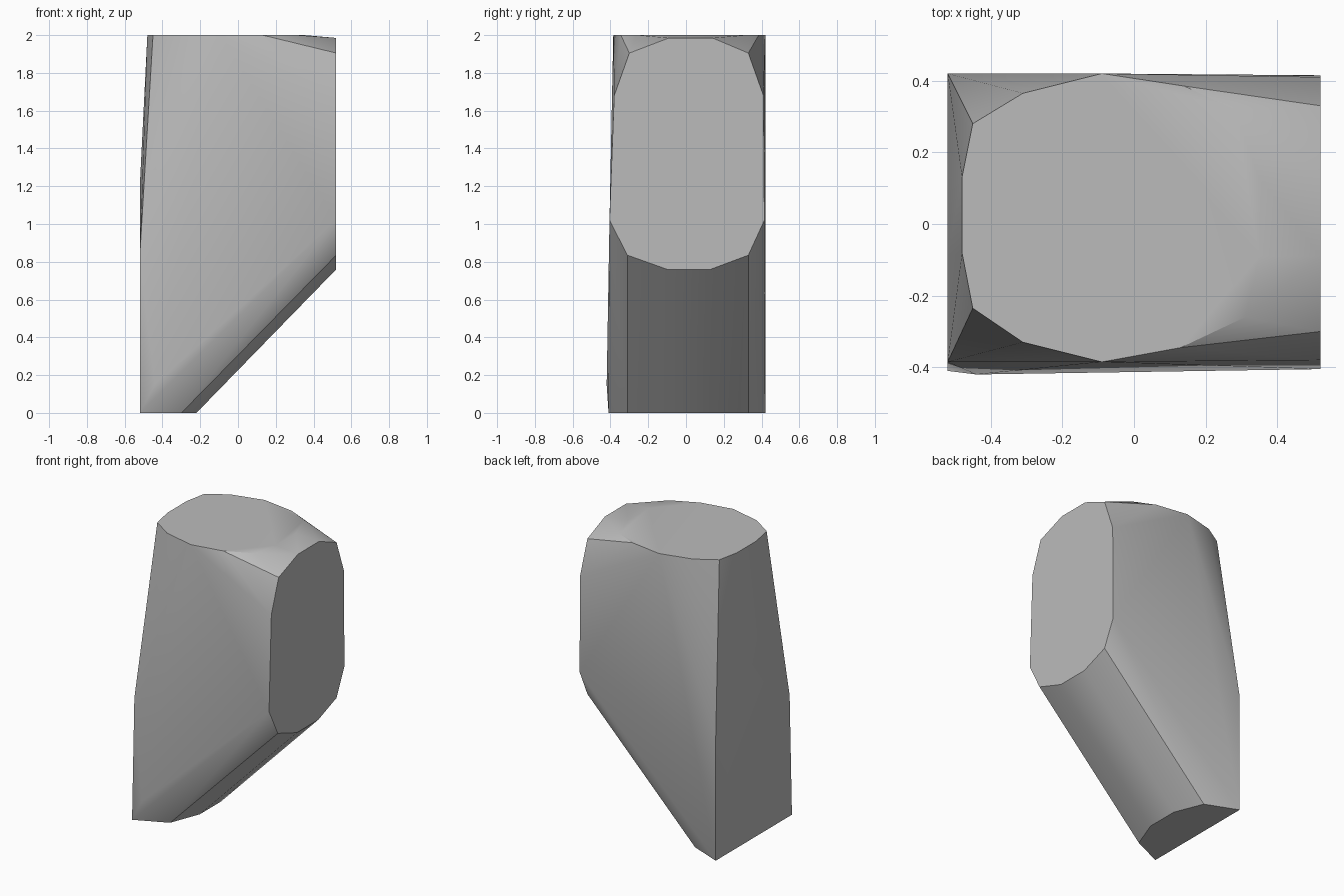
import bpy, bmesh, math

if "Cube" in bpy.data.objects:
    bpy.data.objects.remove(bpy.data.objects["Cube"], do_unlink=True)

# Plain grey material
grey = bpy.data.materials.new("plain grey")
grey.use_nodes = True
colour = (0.5, 0.5, 0.5, 1)
grey.diffuse_color = colour
grey.node_tree.nodes["Principled BSDF"].inputs["Base Color"].default_value = colour

# Rounded outline of the top cap (x, y)
top = [(-.09, .42), (-.31, .365), (-.45, .28), (-.48, .13), (-.48, -.08),
       (-.45, -.235), (-.31, -.33), (-.09, -.385), (.13, -.345), (.31, -.26),
       (.35, -.09), (.35, .13), (.28, .32), (.14, .385)]
# Rounded outline of the end face (y, z)
end = [(-.1, .76), (.13, .76), (.33, .835), (.415, 1.02), (.41, 1.68),
       (.33, 1.905), (.14, 1.985), (-.09, 1.985), (-.3, 1.905),
       (-.38, 1.68), (-.405, 1.02), (-.31, .835)]
# Flat side with a chamfered upper edge (y, z)
side = [(-.41, 0), (.42, 0), (.42, .83), (.13, 1.2), (-.09, 1.2), (-.385, .83)]
# Narrow foot (x, y)
foot = [(-.3, .33), (-.22, .13), (-.22, -.1), (-.3, -.31)]

points = [(x, y, 2) for x, y in top]
points += [(.52, y, z) for y, z in end]
points += [(-.52, y, z) for y, z in side]
points += [(x, y, 0) for x, y in foot]
points.append((-.44, -.42, .15))  # slight bulge at the lower front

# Skin the outlines into one solid
bm = bmesh.new()
for p in points:
    bm.verts.new(p)
bmesh.ops.convex_hull(bm, input=bm.verts)
bmesh.ops.delete(bm, geom=[v for v in bm.verts if not v.link_faces], context='VERTS')
bmesh.ops.dissolve_limit(bm, angle_limit=math.radians(.3),
                         verts=bm.verts, edges=bm.edges)
bmesh.ops.recalc_face_normals(bm, faces=bm.faces)
mesh = bpy.data.meshes.new("faceted_block")
bm.to_mesh(mesh)
bm.free()
mesh.materials.append(grey)

block = bpy.data.objects.new("faceted_block", mesh)
bpy.context.collection.objects.link(block)
bpy.ops.object.select_all(action='DESELECT')
block.select_set(True)
bpy.context.view_layer.objects.active = block
bpy.ops.object.shade_smooth_by_angle(angle=math.radians(30))
